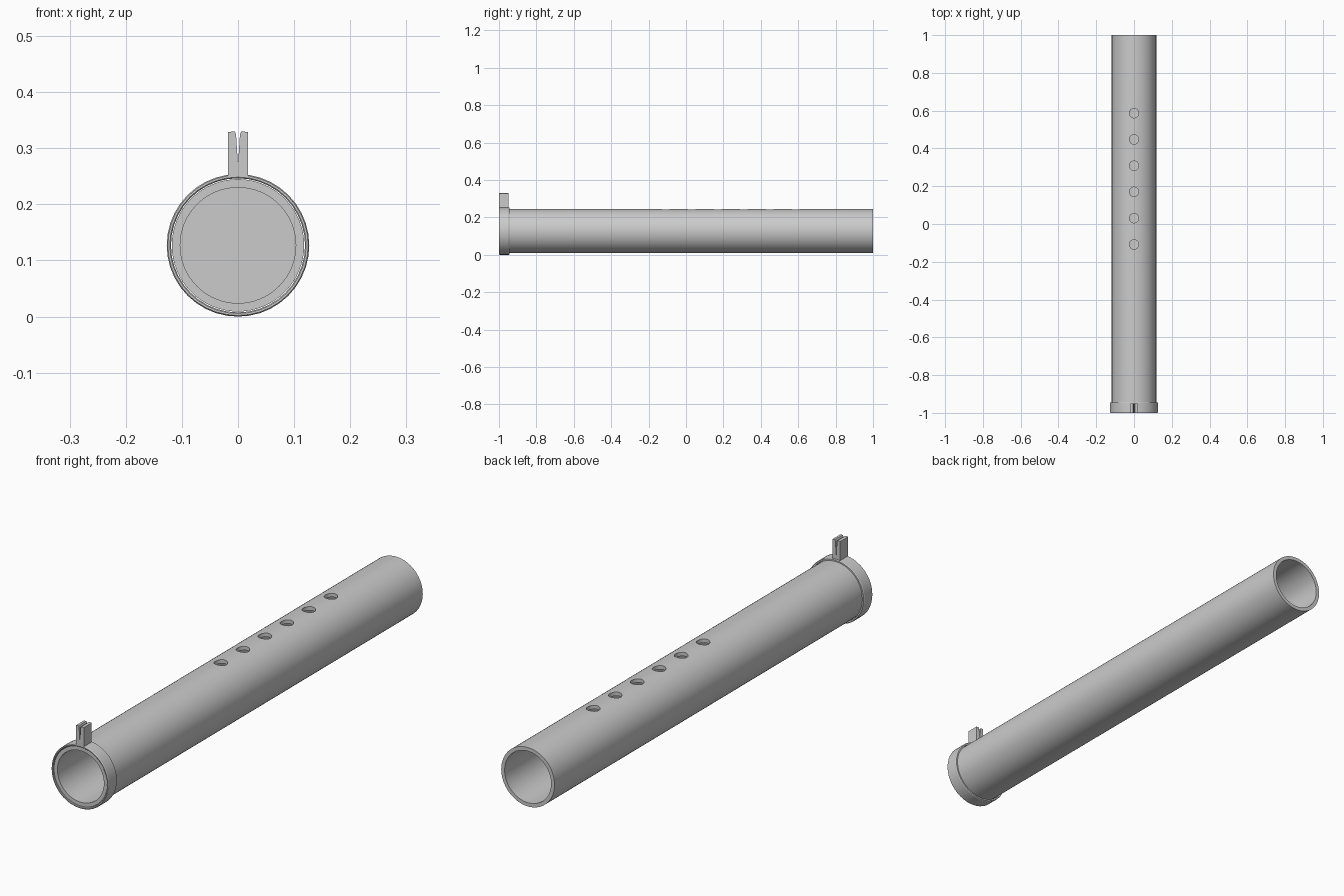
import bpy, bmesh, math
from mathutils import Matrix

if "Cube" in bpy.data.objects:
    bpy.data.objects.remove(bpy.data.objects["Cube"])

CZ = 0.127  # height of the tube axis


def finish(name, bm, smooth=True):
    bmesh.ops.recalc_face_normals(bm, faces=bm.faces[:])
    me = bpy.data.meshes.new(name)
    bm.to_mesh(me)
    bm.free()
    ob = bpy.data.objects.new(name, me)
    bpy.context.collection.objects.link(ob)
    bpy.ops.object.select_all(action='DESELECT')
    ob.select_set(True)
    bpy.context.view_layer.objects.active = ob
    if smooth:
        bpy.ops.object.shade_smooth_by_angle(angle=math.radians(30))
    return ob


def lathe(name, profile, sides):
    """Revolve a closed (radius, y) profile about the tube axis."""
    bm = bmesh.new()
    rings = []
    for i in range(sides):
        a = 2 * math.pi * i / sides
        rings.append([bm.verts.new((r * math.sin(a), y, CZ + r * math.cos(a)))
                      for r, y in profile])
    n = len(profile)
    for i in range(sides):
        p, q = rings[i], rings[(i + 1) % sides]
        for k in range(n):
            bm.faces.new((p[k], p[(k + 1) % n], q[(k + 1) % n], q[k]))
    return finish(name, bm)


# Main tube, hollow
tube = lathe("tube", [(0.118, -0.995), (0.118, 1), (0.103, 1), (0.103, -0.995)], 64)

# Row of six round holes cut through the top wall
bm = bmesh.new()
for i in range(6):
    bmesh.ops.create_cone(bm, cap_ends=True, segments=32, radius1=0.025, radius2=0.025,
                          depth=0.16, matrix=Matrix.Translation((0, -0.108 + 0.139 * i, 0.25)))
cutter = finish("hole_cutter", bm, False)
cutter.hide_render = True
mod = tube.modifiers.new("holes", 'BOOLEAN')
mod.operation = 'DIFFERENCE'
mod.solver = 'EXACT'
mod.object = cutter
bpy.context.view_layer.objects.active = tube
bpy.ops.object.modifier_apply(modifier="holes")
bpy.data.objects.remove(cutter)
tube.select_set(True)
bpy.ops.object.shade_smooth_by_angle(angle=math.radians(30))

# Inner plug that closes the bore
bm = bmesh.new()
bmesh.ops.create_cone(bm, cap_ends=True, segments=64, radius1=0.104, radius2=0.104, depth=0.01,
                      matrix=Matrix.Translation((0, -0.3, CZ)) @ Matrix.Rotation(math.pi / 2, 4, 'X'))
finish("inner_plug", bm)

# Front collar with slightly eased edges
lathe("front_collar", [(0.1195, -0.998), (0.1215, -1), (0.125, -1), (0.127, -0.997),
                       (0.127, -0.948), (0.125, -0.945), (0.1195, -0.945)], 40)

# Notched sight standing on the collar
outline = [(-0.0175, 0.25), (0.0175, 0.25), (0.0175, 0.329), (0.006, 0.33),
           (0.0035, 0.325), (0.0, 0.269), (-0.0035, 0.325), (-0.006, 0.33), (-0.0175, 0.329)]
bm = bmesh.new()
face = bm.faces.new([bm.verts.new((x, -1.0, z)) for x, z in outline])
ext = bmesh.ops.extrude_face_region(bm, geom=[face])
bmesh.ops.translate(bm, vec=(0, 0.05, 0),
                    verts=[v for v in ext["geom"] if isinstance(v, bmesh.types.BMVert)])
finish("front_sight", bm, False)
